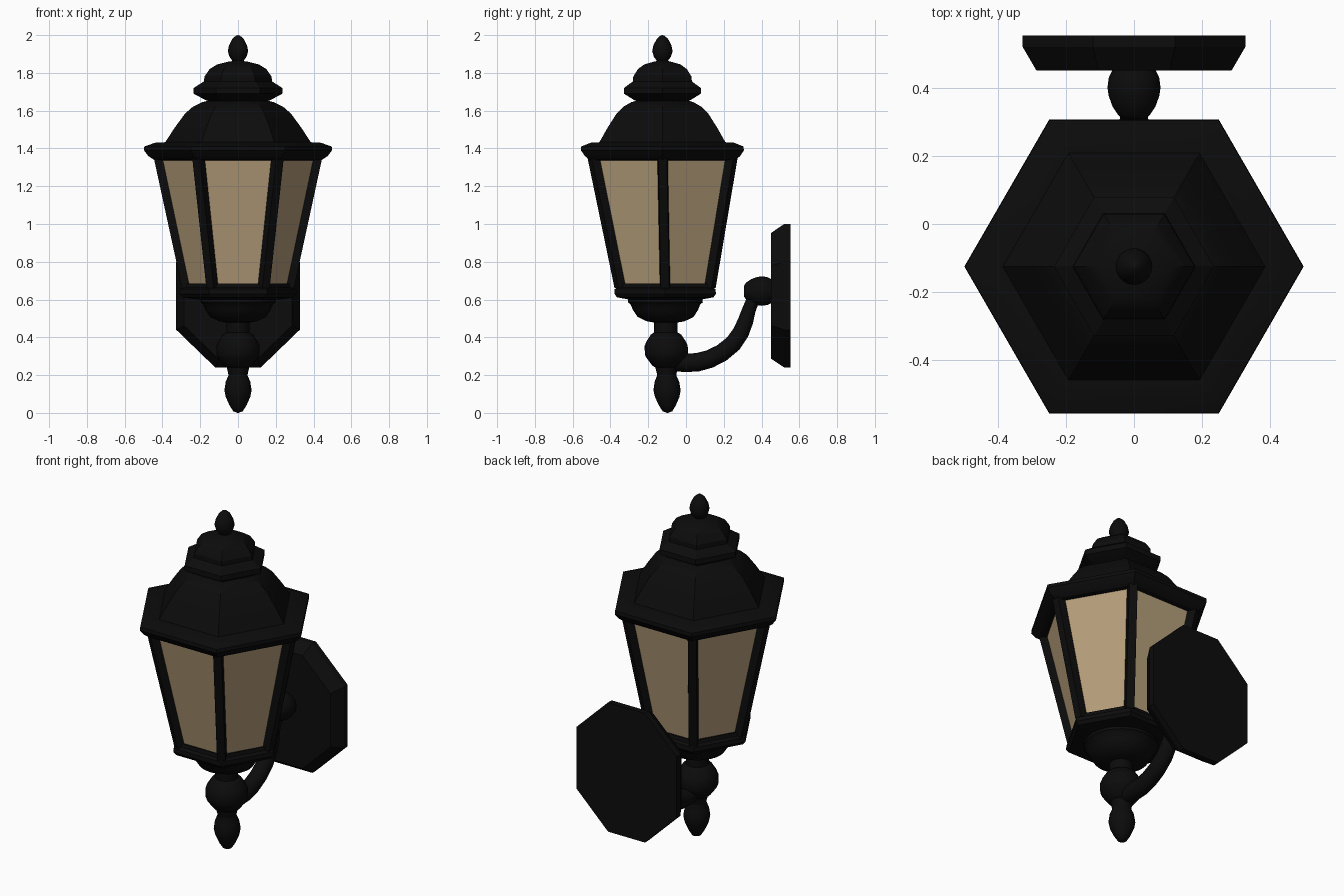
import bpy, bmesh, math
from mathutils import Vector

if "Cube" in bpy.data.objects:
    bpy.data.objects.remove(bpy.data.objects["Cube"])


def material(name, colour):
    m = bpy.data.materials.new(name)
    m.diffuse_color = (*colour, 1)
    m.use_nodes = True
    m.node_tree.nodes["Principled BSDF"].inputs["Base Color"].default_value = m.diffuse_color
    return m


BLACK = material("black_metal", (0.0035, 0.0035, 0.0035))
GLASS = material("amber_glass", (0.46, 0.34, 0.195))


def axis_y(z):
    """The lantern leans forward very slightly below the roof."""
    return -0.098 - 0.027 * min(z / 1.4, 1)


def finish(name, bm, mat, angle=None):
    bmesh.ops.recalc_face_normals(bm, faces=bm.faces[:])
    me = bpy.data.meshes.new(name)
    bm.to_mesh(me)
    bm.free()
    me.materials.append(mat)
    if angle:
        for p in me.polygons:
            p.use_smooth = True
        me.set_sharp_from_angle(angle=math.radians(angle))
    ob = bpy.data.objects.new(name, me)
    bpy.context.collection.objects.link(ob)
    return ob


def loft(name, rings, mat, angle=None):
    """Join rings of points into a closed tube."""
    bm = bmesh.new()
    vs = [[bm.verts.new(p) for p in ring] for ring in rings]
    n = len(vs[0])
    for a, b in zip(vs, vs[1:]):
        for i in range(n):
            j = (i + 1) % n
            bm.faces.new((a[i], a[j], b[j], b[i]))
    bm.faces.new(vs[0])
    bm.faces.new(vs[-1])
    return finish(name, bm, mat, angle)


def turned(name, profile, sides, mat=BLACK, angle=None):
    """Stack (radius, height) rings on the lantern axis, corners on +x/-x."""
    rings = []
    for r, z in profile:
        r = max(r, 0.002)
        rings.append([(r * math.cos(2 * math.pi * i / sides),
                       axis_y(z) + r * math.sin(2 * math.pi * i / sides), z)
                      for i in range(sides)])
    return loft(name, rings, mat, angle)


# Six-sided lantern: glass, lower frame, roof and cap
turned("glass_panes", [(0.27, 0.66), (0.418, 1.36)], 6, GLASS)
turned("lower_frame", [(0.22, 0.60), (0.295, 0.612), (0.31, 0.63), (0.308, 0.655),
                       (0.29, 0.665), (0.285, 0.685), (0.25, 0.685)], 6)
turned("roof", [(0.40, 1.335), (0.445, 1.34), (0.475, 1.36), (0.498, 1.39),
                (0.496, 1.41), (0.44, 1.43), (0.385, 1.433), (0.335, 1.51),
                (0.28, 1.585), (0.24, 1.62), (0.19, 1.645), (0.15, 1.655),
                (0.15, 1.67)], 6, angle=25)
turned("roof_cap", [(0.14, 1.645), (0.17, 1.655), (0.235, 1.69), (0.235, 1.72),
                    (0.18, 1.755), (0.178, 1.78), (0.15, 1.82), (0.11, 1.845),
                    (0.05, 1.86)], 6, angle=25)

# Corner bars between the panes
for k in range(6):
    a = k * math.pi / 3
    out = Vector((math.cos(a), math.sin(a), 0))
    side = Vector((-out.y, out.x, 0))
    rings = []
    for r, z in ((0.27, 0.66), (0.422, 1.36)):
        c = Vector((0, axis_y(z), z)) + out * r
        rings.append([c + out * (0.026 * u) + side * (0.028 * v)
                      for u, v in ((-1, -1), (1, -0.8), (1, 0.8), (-1, 1))])
    loft(f"corner_bar_{k + 1}", rings, BLACK)

# Round turned parts
turned("top_finial", [(0.05, 1.85), (0.03, 1.865), (0.045, 1.885), (0.054, 1.915),
                      (0.048, 1.945), (0.03, 1.98), (0.012, 1.996), (0, 2.0)],
       20, angle=50)
turned("cup", [(0.06, 0.478), (0.10, 0.485), (0.148, 0.508), (0.172, 0.545),
               (0.185, 0.575), (0.198, 0.585), (0.198, 0.62)], 28, angle=40)
turned("stem", [(0.05, 0.20), (0.058, 0.235), (0.062, 0.26), (0.062, 0.49)],
       20, angle=40)
turned("stem_ball", [(0.05, 0.235), (0.075, 0.25), (0.108, 0.295), (0.114, 0.31),
                     (0.114, 0.355), (0.106, 0.375), (0.08, 0.415), (0.055, 0.43)],
       20, angle=35)
turned("bottom_finial", [(0, 0), (0.025, 0.008), (0.045, 0.04), (0.065, 0.085),
                         (0.072, 0.12), (0.065, 0.165), (0.048, 0.205),
                         (0.055, 0.235)], 20, angle=50)

# Curved arm from stem ball up to the wall knob
path = [(-0.08, 0.272, 0.05), (0.0, 0.265, 0.049), (0.06, 0.268, 0.049),
        (0.125, 0.285, 0.048), (0.19, 0.318, 0.047), (0.25, 0.367, 0.046),
        (0.29, 0.425, 0.044), (0.315, 0.485, 0.041), (0.333, 0.545, 0.036),
        (0.355, 0.60, 0.035), (0.40, 0.64, 0.035)]
rings = []
for i, (y, z, r) in enumerate(path):
    p, q = path[max(i - 1, 0)], path[min(i + 1, len(path) - 1)]
    t = Vector((0, q[0] - p[0], q[1] - p[1])).normalized()
    up = Vector((0, -t.z, t.y))
    rings.append([Vector((0, y, z)) + up * (r * math.sin(s * math.pi / 8))
                  + Vector((r * math.cos(s * math.pi / 8), 0, 0)) for s in range(16)])
loft("arm", rings, BLACK, 50)

# Knob joining arm to wall plate, turned along y
knob = [(0.308, 0.03), (0.318, 0.045), (0.345, 0.063), (0.375, 0.074),
        (0.40, 0.078), (0.43, 0.074), (0.455, 0.062)]
loft("wall_knob", [[(r * math.cos(s * math.pi / 10), y, 0.645 + r * math.sin(s * math.pi / 10))
                    for s in range(20)] for y, r in knob], BLACK, 50)

# Eight-sided wall plate with a sloped front edge
octagon = [(0.327, -0.18), (0.327, 0.18), (0.12, 0.38), (-0.12, 0.38),
           (-0.327, 0.18), (-0.327, -0.18), (-0.12, -0.38), (0.12, -0.38)]
loft("wall_plate", [[(x * s, y, 0.62 + z * s) for x, z in octagon]
                    for y, s in ((0.45, 0.875), (0.52, 1), (0.553, 1))], BLACK)
